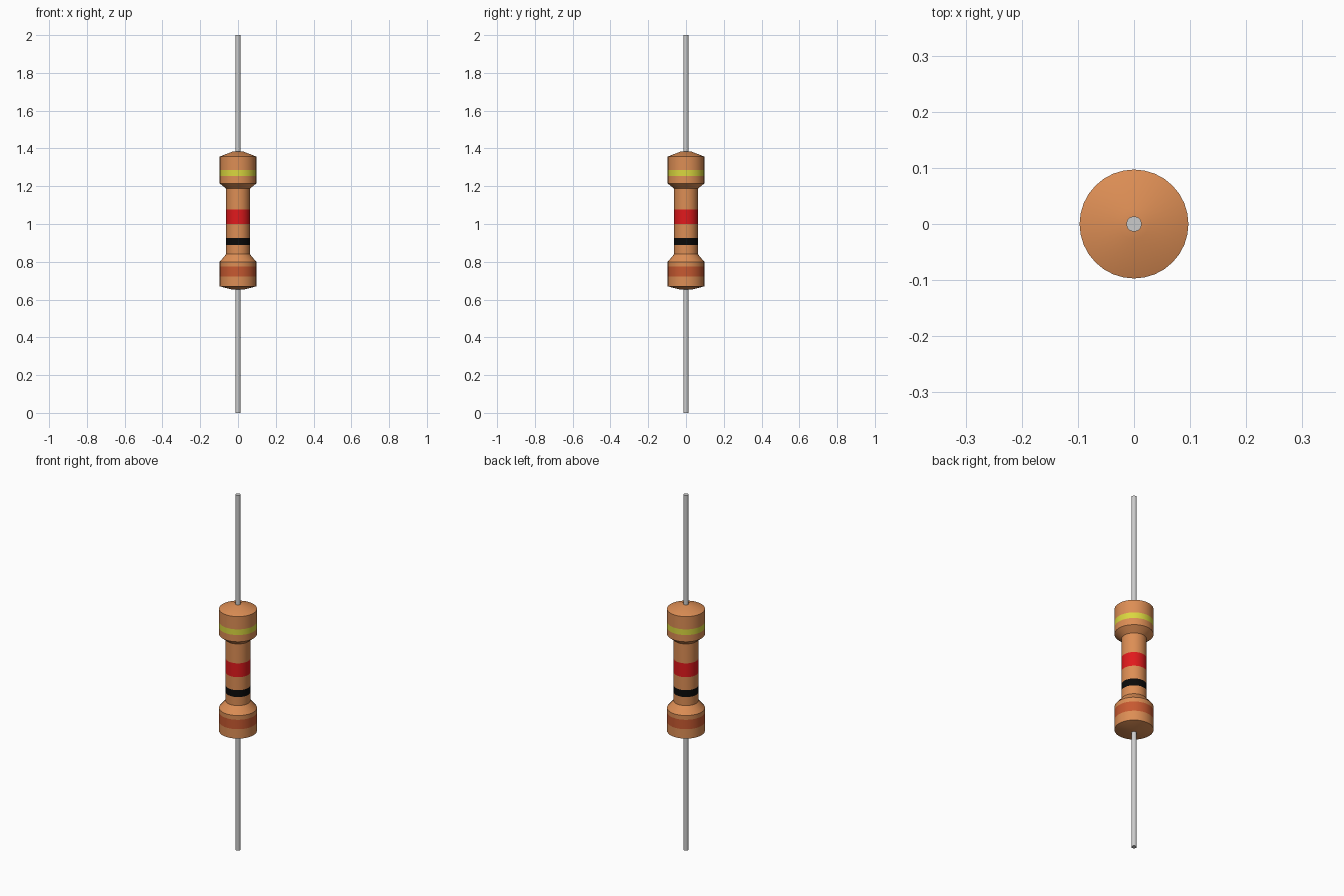
import bpy, bmesh
from math import cos, sin, pi

if "Cube" in bpy.data.objects:
    bpy.data.objects.remove(bpy.data.objects["Cube"])

SEGMENTS = 32


def material(name, rgb):
    m = bpy.data.materials.new(name)
    m.diffuse_color = (*rgb, 1)
    m.use_nodes = True
    m.node_tree.nodes["Principled BSDF"].inputs["Base Color"].default_value = m.diffuse_color
    return m


def lathe(name, profile, mats=(), bands=()):
    """Revolve (radius, z) points about z; bands maps ring strips to material slots."""
    bm = bmesh.new()
    rings = [[bm.verts.new((r * cos(2 * pi * i / SEGMENTS), r * sin(2 * pi * i / SEGMENTS), z))
              for i in range(SEGMENTS)] for r, z in profile]
    for k, (a, b) in enumerate(zip(rings, rings[1:])):
        for i in range(SEGMENTS):
            j = (i + 1) % SEGMENTS
            f = bm.faces.new((a[i], a[j], b[j], b[i]))
            f.material_index = dict(bands).get(k, 0)
    bm.faces.new(rings[0][::-1])
    bm.faces.new(rings[-1])
    me = bpy.data.meshes.new(name)
    bm.to_mesh(me)
    bm.free()
    for m in mats:
        me.materials.append(m)
    ob = bpy.data.objects.new(name, me)
    bpy.context.collection.objects.link(ob)
    bpy.ops.object.select_all(action='DESELECT')
    ob.select_set(True)
    bpy.context.view_layer.objects.active = ob
    bpy.ops.object.shade_smooth_by_angle()
    return ob


mats = [material("tan", (0.72, 0.27, 0.09)),
        material("orange_brown", (0.57, 0.10, 0.03)),
        material("black", (0.003, 0.003, 0.003)),
        material("red", (0.75, 0.01, 0.012)),
        material("yellow", (0.70, 0.68, 0.05))]

# Resistor body: two wide end caps, narrow waist, colour-code bands
CAP, WAIST, TIP = 0.097, 0.063, 0.027
body = [(TIP, 0.652), (CAP, 0.67), (CAP, 0.723), (CAP, 0.776), (CAP, 0.80),
        (WAIST, 0.84), (WAIST, 0.888), (WAIST, 0.927), (WAIST, 1.0), (WAIST, 1.078),
        (WAIST, 1.187), (CAP, 1.215), (CAP, 1.253), (CAP, 1.285), (CAP, 1.357), (TIP, 1.384)]
lathe("resistor_body", body, mats, {2: 1, 6: 2, 8: 3, 12: 4})

# Wire leads
WIRE = 0.0135
lathe("lower_lead", [(WIRE, 0.0), (WIRE, 0.66)])
lathe("upper_lead", [(WIRE, 1.37), (WIRE, 2.0)])
